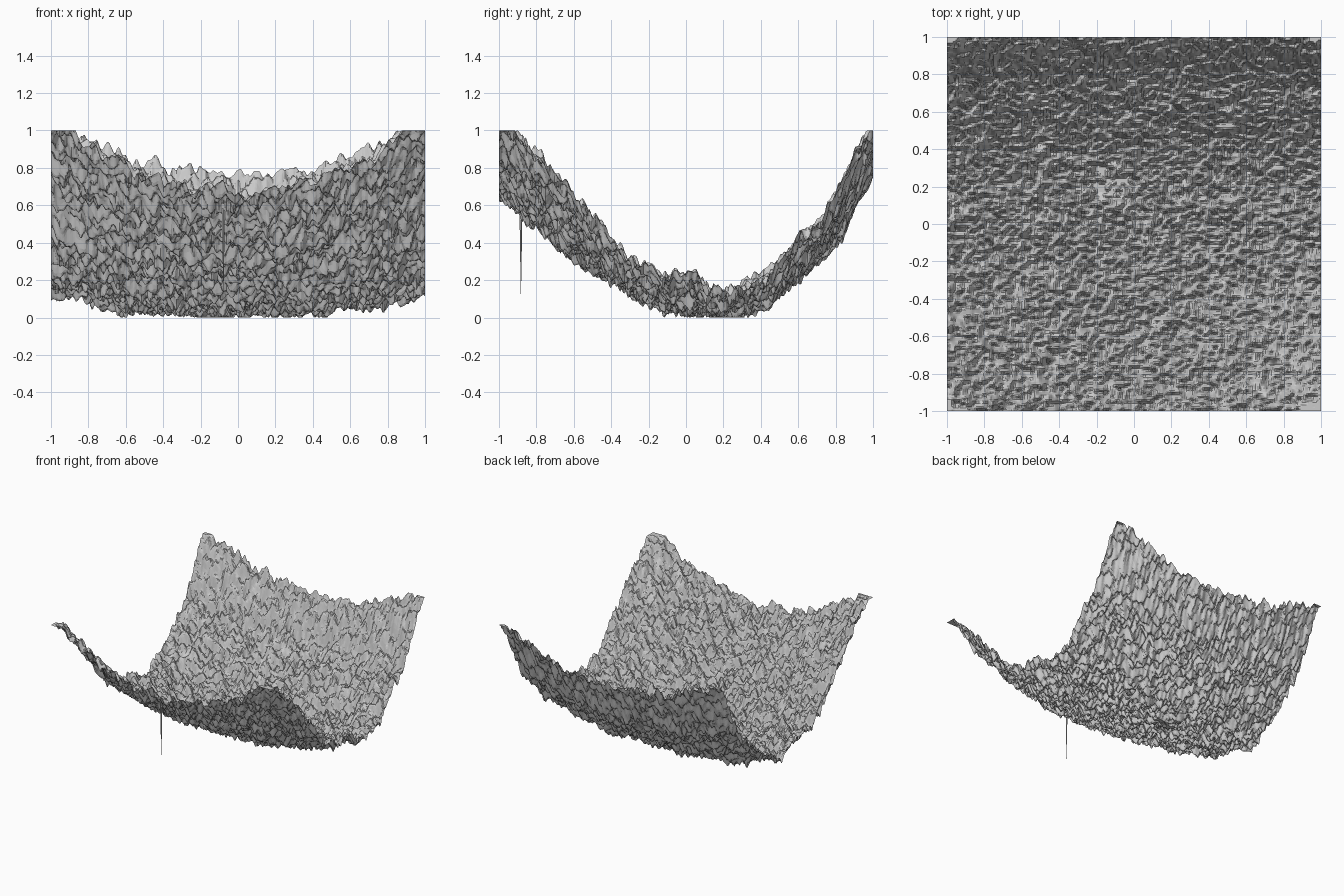
import bpy
import bmesh
from mathutils import Vector, noise

if "Cube" in bpy.data.objects:
    bpy.data.objects.remove(bpy.data.objects["Cube"])

N = 256  # grid cells per side

# Valley cross-section: y, mean height along the middle, mean height at the sides
PROFILE = [
    (-1.0, 0.68, 1.06), (-0.8, 0.50, 0.88), (-0.6, 0.34, 0.65),
    (-0.4, 0.21, 0.41), (-0.2, 0.10, 0.25), (0.0, 0.05, 0.22),
    (0.2, 0.03, 0.14), (0.4, 0.07, 0.21), (0.6, 0.23, 0.42),
    (0.8, 0.42, 0.65), (1.0, 0.77, 1.06),
]


def section(y):
    """Smoothly interpolated middle and side heights at y."""
    t = min(max((y + 1) / 0.2, 0), 9.9999)
    i = int(t)
    f = t - i
    p = [PROFILE[min(max(i + k, 0), 10)] for k in (-1, 0, 1, 2)]
    out = []
    for c in (1, 2):
        a, b, d, e = (q[c] for q in p)
        out.append(b + 0.5 * f * (d - a + f * (2 * a - 5 * b + 4 * d - e
                                               + f * (3 * (b - d) + e - a))))
    return out


def roughness(x, y):
    """Broad undulation plus two layers of fine bumps."""
    return (0.03 * noise.noise(Vector((x * 4, y * 4, 3.1)))
            + 0.06 * noise.noise(Vector((x * 14, y * 17, 7.7)))
            + 0.055 * noise.noise(Vector((x * 34, y * 40, 1.3))))


def height(x, y):
    mid, side = section(y)
    z = mid + (side - mid) * abs(x) ** 2.2 + roughness(x, y)
    return min(max(z, 0.0), 1.0)  # flat floor and flat-topped corners


# Terrain sheet
bm = bmesh.new()
bmesh.ops.create_grid(bm, x_segments=N, y_segments=N, size=1)
for v in bm.verts:
    v.co.z = height(v.co.x, v.co.y)

# Single deep pit near the front edge
pit = min(bm.verts, key=lambda v: (v.co.x + 0.08) ** 2 + (v.co.y + 0.885) ** 2)
pit.co.z = 0.08

mesh = bpy.data.meshes.new("terrain")
bm.to_mesh(mesh)
bm.free()
terrain = bpy.data.objects.new("terrain", mesh)
bpy.context.collection.objects.link(terrain)
